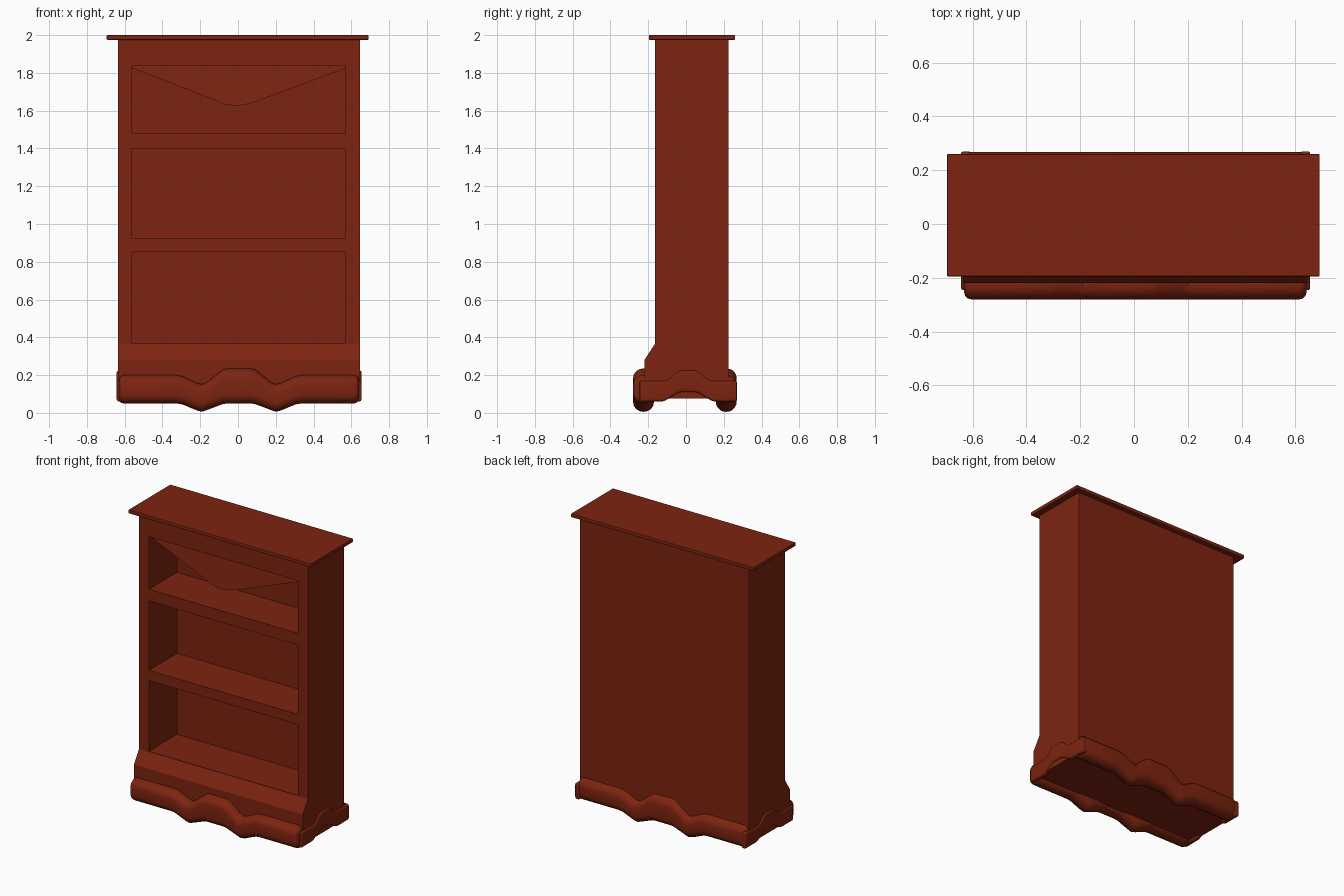
import bpy, bmesh, math
from mathutils import Vector

default = bpy.data.objects.get("Cube")
if default:
    bpy.data.objects.remove(default, do_unlink=True)

wood = bpy.data.materials.new("reddish_brown_wood")
wood.use_nodes = True
COLOUR = (0.205, 0.0175, 0.005, 1)
wood.diffuse_color = COLOUR
shader = next(n for n in wood.node_tree.nodes if n.type == 'BSDF_PRINCIPLED')
shader.inputs["Base Color"].default_value = COLOUR
shader.inputs["Roughness"].default_value = 0.7

CX = 0.005  # centre line of the cabinet body


def finish(name, bm, smooth=False):
    bmesh.ops.recalc_face_normals(bm, faces=bm.faces)
    mesh = bpy.data.meshes.new(name)
    bm.to_mesh(mesh)
    bm.free()
    mesh.materials.append(wood)
    ob = bpy.data.objects.new(name, mesh)
    bpy.context.collection.objects.link(ob)
    bpy.ops.object.select_all(action='DESELECT')
    ob.select_set(True)
    bpy.context.view_layer.objects.active = ob
    if smooth:
        bpy.ops.object.shade_smooth_by_angle(angle=math.radians(35))
    return ob


def prism(name, points, depth):
    """Extrude a closed outline along the depth vector."""
    bm = bmesh.new()
    face = bm.faces.new([bm.verts.new(p) for p in points])
    new = bmesh.ops.extrude_face_region(bm, geom=[face])["geom"]
    bmesh.ops.translate(bm, vec=depth,
                        verts=[v for v in new if isinstance(v, bmesh.types.BMVert)])
    return finish(name, bm)


def box(name, x0, x1, y0, y1, z0, z1):
    return prism(name, [(x0, y0, z0), (x1, y0, z0), (x1, y1, z0), (x0, y1, z0)],
                 (0, 0, z1 - z0))


def wavy_rail(name, stations, thick, radius, along_x, offset):
    """Loft a rounded bar through stations of (position, bottom, top)."""
    first, last = stations[0], stations[-1]
    ends = [(s[0], s[1], s[2], 1) for s in stations]

    # rounded end caps
    def cap(s, sign):
        steps = []
        for a in (0, 30, 60):
            a = math.radians(a)
            inset = radius * 0.5 * (1 - math.cos(a + math.pi / 6))
            steps.append((s[0] + sign * radius * 0.5 * math.sin(a + math.pi / 6),
                          s[1] + inset, s[2] - inset, 1 - 2 * inset / thick))
        return steps
    rows = cap(first, -1)[::-1] + ends + cap(last, 1)

    bm = bmesh.new()
    rings = []
    for pos, low, high, scale in rows:
        half_t, half_h = thick / 2 * scale, (high - low) / 2
        r = min(radius * scale, half_t, half_h)
        ring = []
        for corner, (sx, sz) in enumerate(((1, 1), (-1, 1), (-1, -1), (1, -1))):
            for step in range(6):
                a = math.radians(90 * corner + 18 * step)
                t = sx * (half_t - r) + r * math.cos(a)
                z = (low + high) / 2 + sz * (half_h - r) + r * math.sin(a)
                co = (pos, offset + t, z) if along_x else (offset + t, pos, z)
                ring.append(bm.verts.new(co))
        rings.append(ring)
    for a, b in zip(rings, rings[1:]):
        n = len(a)
        for i in range(n):
            bm.faces.new((a[i], a[(i + 1) % n], b[(i + 1) % n], b[i]))
    bm.faces.new(rings[0])
    bm.faces.new(rings[-1])
    bmesh.ops.remove_doubles(bm, verts=bm.verts, dist=0.0002)
    return finish(name, bm, smooth=True)


def mirrored(half, centre):
    """Mirror stations given from the centre outwards."""
    left = [(centre - p, a, b) for p, a, b in reversed(half)]
    return left + [(centre + p, a, b) for p, a, b in half]


# Cabinet body with a flared foot, then three open compartments
side = [(-0.22, 0.075), (-0.22, 0.28), (-0.165, 0.365),
        (-0.165, 1.975), (0.225, 1.975), (0.225, 0.075)]
body = prism("cabinet_body", [(-0.635, y, z) for y, z in side], (1.28, 0, 0))
for low, high in ((0.37, 0.855), (0.925, 1.4), (1.48, 1.84)):
    cutter = box("compartment_cutter", -0.56, 0.57, -0.5, 0.14, low, high)
    cutter.hide_render = True
    mod = body.modifiers.new("compartment", 'BOOLEAN')
    mod.operation = 'DIFFERENCE'
    mod.solver = 'EXACT'
    mod.object = cutter
    bpy.context.view_layer.objects.active = body
    bpy.ops.object.modifier_apply(modifier=mod.name)
    bpy.data.objects.remove(cutter, do_unlink=True)

# Overhanging top board
top = box("top_board", -0.695, 0.69, -0.195, 0.26, 1.975, 2.0)
bevel = top.modifiers.new("soft_edge", 'BEVEL')
bevel.width = 0.004
bevel.segments = 2

# Hanging triangular valance at the top compartment, leaning slightly forward
edge = [(-0.56, 1.825), (-0.12, 1.655), (-0.07, 1.633), (-0.02, 1.626),
        (0.03, 1.63), (0.1, 1.65), (0.57, 1.825)]
outline = [(-0.56, 1.84)] + edge + [(0.57, 1.84)]
prism("valance", [(x, -0.164 + (z - 1.626) * 0.12, z) for x, z in outline],
      (0, 0.015, 0))

# Scalloped rounded rails along front and back
long_half = [(0.06, 0.05, 0.235), (0.085, 0.047, 0.23), (0.17, 0.015, 0.163),
             (0.195, 0.006, 0.152), (0.22, 0.012, 0.158), (0.3, 0.045, 0.195),
             (0.33, 0.05, 0.2), (0.61, 0.05, 0.2)]
for name, y in (("front_rail", -0.225), ("back_rail", 0.213)):
    wavy_rail(name, mirrored(long_half, CX), 0.11, 0.052, True, y)

# Thin arched rails along both sides
short_half = [(0.035, 0.11, 0.225), (0.055, 0.105, 0.218), (0.1, 0.078, 0.178),
              (0.12, 0.066, 0.17), (0.14, 0.06, 0.17), (0.25, 0.06, 0.17)]
for name, x in (("right_side_rail", -0.624), ("left_side_rail", 0.636)):
    wavy_rail(name, mirrored(short_half, 0.012), 0.037, 0.014, False, x)
